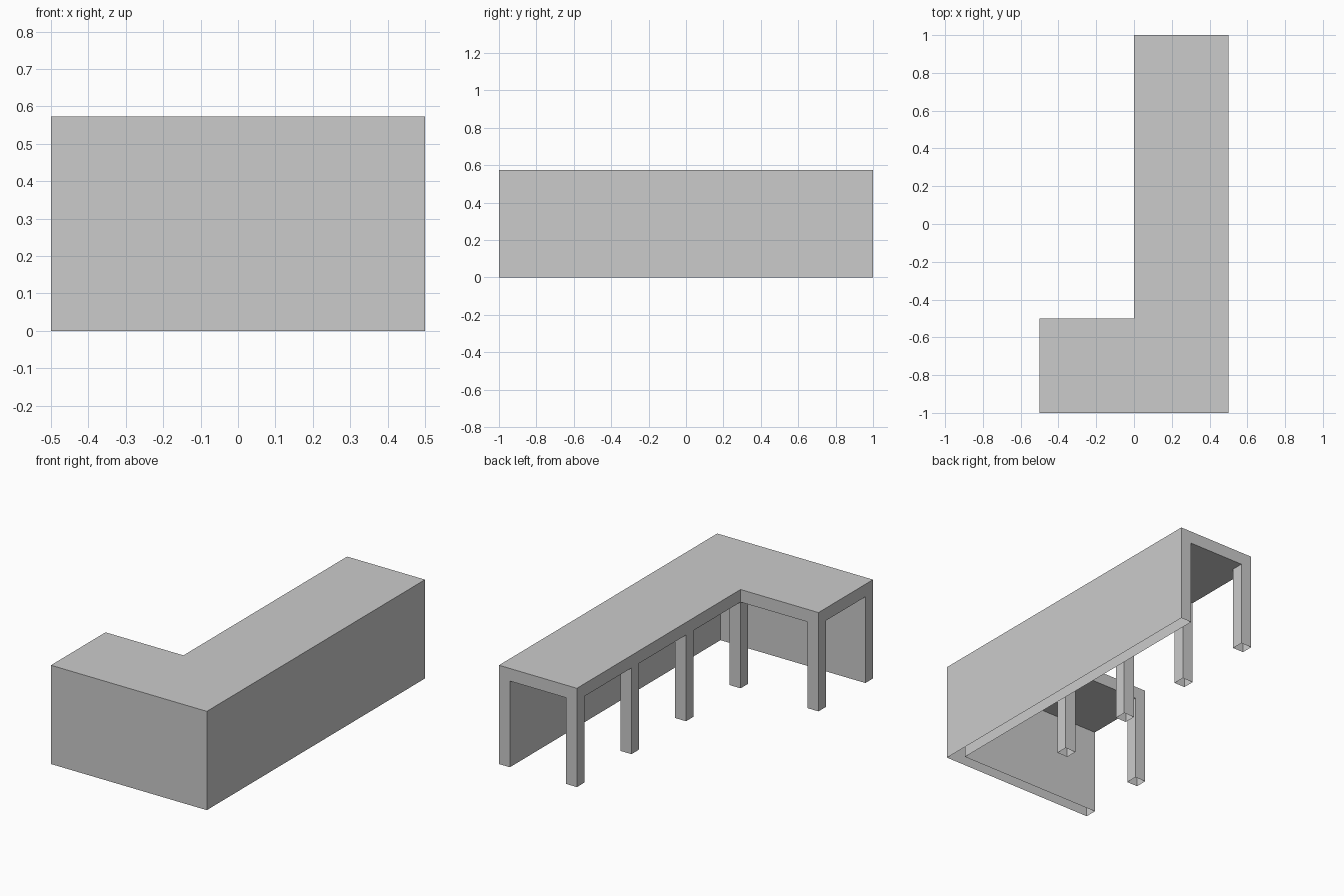
import bpy, bmesh

if "Cube" in bpy.data.objects:
    bpy.data.objects.remove(bpy.data.objects["Cube"])

TOP, UNDER, T = 0.573, 0.50, 0.07   # counter height, underside height, thickness of walls and legs

# Plan grid lines: every leg and wall falls on whole cells
xs = [-0.5, -0.5 + T, 0.0, T, 0.5 - T, 0.5]
leg_backs = [1.0, 0.5, 0.0, -0.5]
ys = sorted([-1.0, -1.0 + T] + [y - d for y in leg_backs for d in (0, T)])
legs = [(0.0, y) for y in leg_backs] + [(-0.5, -0.5)]   # left x, back y of each leg


def centre(i, j):
    return (xs[i] + xs[i + 1]) / 2, (ys[j] + ys[j + 1]) / 2


def in_plan(i, j):
    """L-shaped outline of the top."""
    if not (0 <= i < len(xs) - 1 and 0 <= j < len(ys) - 1):
        return False
    x, y = centre(i, j)
    return x > 0 or y < -0.5


def is_support(i, j):
    """Cells that run down to the floor: right wall, front wall and legs."""
    if not in_plan(i, j):
        return False
    x, y = centre(i, j)
    on_leg = any(lx < x < lx + T and ly - T < y < ly for lx, ly in legs)
    return x > 0.5 - T or y < -1.0 + T or on_leg


bm = bmesh.new()


def quad(points):
    bm.faces.new([bm.verts.new(p) for p in points])


def side(a, b, z0, z1):
    quad([(*a, z0), (*b, z0), (*b, z1), (*a, z1)])


for i in range(len(xs) - 1):
    for j in range(len(ys) - 1):
        if not in_plan(i, j):
            continue
        c = [(xs[i], ys[j]), (xs[i + 1], ys[j]), (xs[i + 1], ys[j + 1]), (xs[i], ys[j + 1])]
        # Top and underside; supports are hollow and open at the floor
        quad([(*p, TOP) for p in c])
        if not is_support(i, j):
            quad([(*p, UNDER) for p in reversed(c)])
        # Rim of the top, and faces of walls and legs
        for k, (di, dj) in enumerate([(0, -1), (1, 0), (0, 1), (-1, 0)]):
            a, b = c[k], c[(k + 1) % 4]
            if not in_plan(i + di, j + dj):
                side(a, b, UNDER, TOP)
            if is_support(i, j) and not is_support(i + di, j + dj):
                side(a, b, 0.0, UNDER)

# Weld cells and merge coplanar faces
bmesh.ops.remove_doubles(bm, verts=bm.verts, dist=1e-4)
bmesh.ops.dissolve_limit(bm, angle_limit=0.01, verts=bm.verts, edges=bm.edges)

mesh = bpy.data.meshes.new("corner_counter")
bm.to_mesh(mesh)
bm.free()
bpy.context.collection.objects.link(bpy.data.objects.new("corner_counter", mesh))
